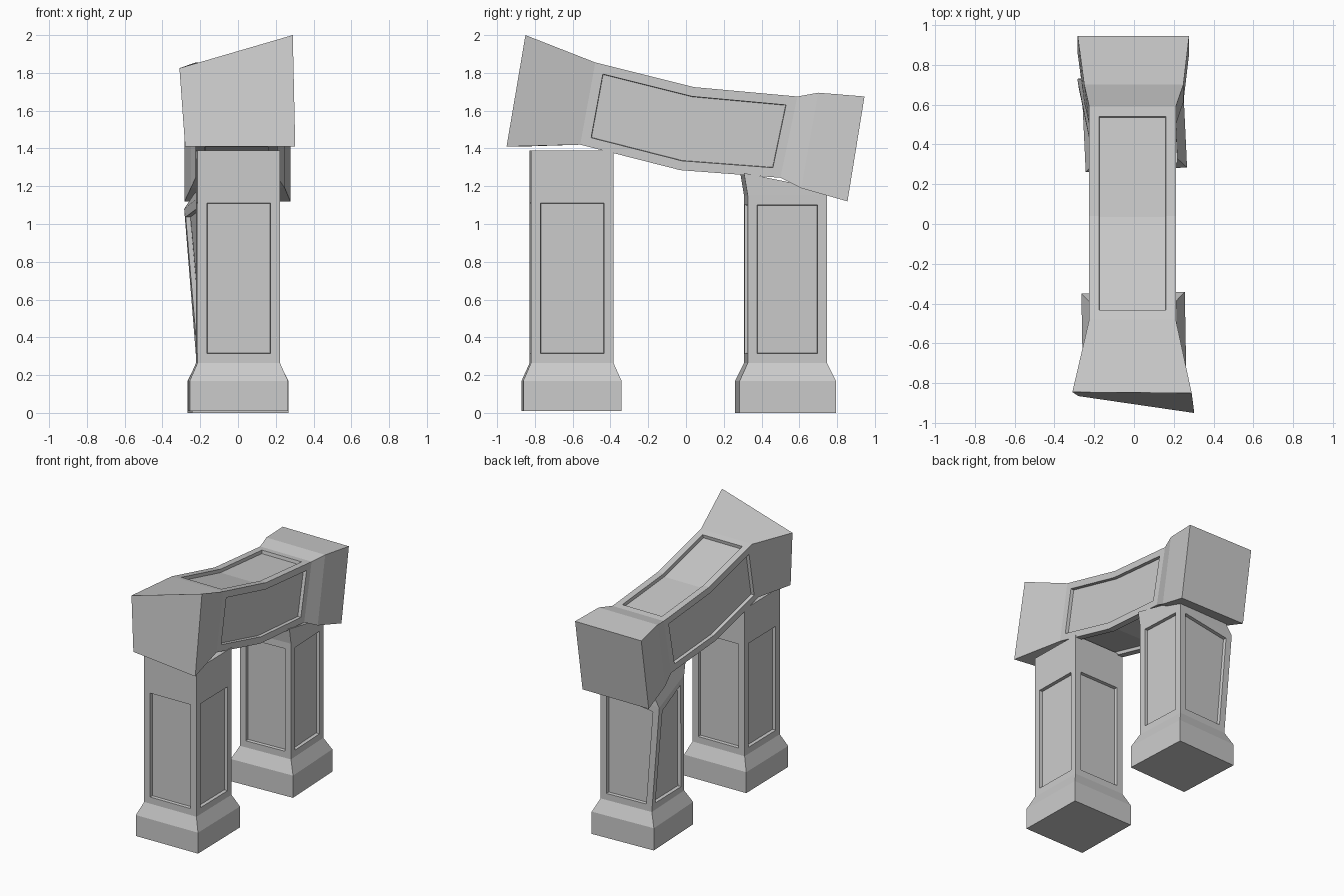
import bpy, bmesh, math
from mathutils import Matrix, Vector

cube = bpy.data.objects.get("Cube")
if cube:
    bpy.data.objects.remove(cube)

# Single plain stone colour
stone = bpy.data.materials.new("grey_stone")
stone.use_nodes = True
colour = (0.6, 0.6, 0.6, 1)
stone.diffuse_color = colour
bsdf = stone.node_tree.nodes["Principled BSDF"]
bsdf.inputs["Base Color"].default_value = colour
bsdf.inputs["Roughness"].default_value = 0.9


def loft(name, rings, panel_bands):
    """Join four-cornered rings into a closed block and sink a panel in each side."""
    bm = bmesh.new()
    loops = [[bm.verts.new(p) for p in ring] for ring in rings]
    sides = [[], [], [], []]
    for a, b in zip(loops, loops[1:]):
        for i in range(4):
            j = (i + 1) % 4
            sides[i].append(bm.faces.new((a[i], a[j], b[j], b[i])))
    bm.faces.new(loops[0])
    bm.faces.new(loops[-1])
    bmesh.ops.recalc_face_normals(bm, faces=bm.faces)
    for side in sides:
        region = [side[k] for k in panel_bands]
        # flat frame, then a steep step down to the panel
        for width, depth in ((0.05, 0), (0.002, -0.025)):
            bmesh.ops.inset_region(bm, faces=region, thickness=width, depth=depth,
                                   use_even_offset=True, use_boundary=True)
    mesh = bpy.data.meshes.new(name)
    bm.to_mesh(mesh)
    bm.free()
    mesh.materials.append(stone)
    obj = bpy.data.objects.new(name, mesh)
    bpy.context.collection.objects.link(obj)
    return obj


def square(half, y, z, turn):
    """Corners in order: left front, left back, right back, right front (by -x, +x)."""
    spin = Matrix.Rotation(math.radians(turn), 3, "Z")
    corners = ((-1, -1), (-1, 1), (1, 1), (1, -1))
    return [spin @ Vector((half * sx, half * sy, 0)) + Vector((0, y, z))
            for sx, sy in corners]


# Front pillar: plinth, flare, panelled shaft, plain head
front = [square(h, -0.606, z, 1) for h, z in
         ((0.26, 0.01), (0.26, 0.17), (0.218, 0.265), (0.218, 1.16), (0.218, 1.39))]
loft("front_pillar", front, [2])

# Back pillar: same build, with a bent corner and a sloping head under the beam
back = [square(h, 0.527, z, 2.7) for h, z in
        ((0.255, 0), (0.255, 0.17), (0.21, 0.265), (0.21, 1.15), (0.21, 1.27))]
back[3][1] = Vector((-0.285, 0.73, 1.08))
for corner in (1, 2):
    back[4][corner].z = 1.18
back[4][0].y -= 0.02
back[4][3].y -= 0.02
loft("back_pillar", back, [2])


# Sagging beam: sections run front to back, flaring at both ends
def section(left, right, top, bottom):
    (ty, tz), (by, bz) = top, bottom
    return [Vector((left, by, bz)), Vector((left, ty, tz)),
            Vector((right, ty, tz)), Vector((right, by, bz))]


beam = [
    section(-0.30, 0.29, (-0.85, 2.0), (-0.95, 1.41)),
    section(-0.225, 0.21, (-0.48, 1.855), (-0.56, 1.42)),
    section(-0.225, 0.21, (0.04, 1.725), (-0.03, 1.285)),
    section(-0.225, 0.21, (0.59, 1.675), (0.50, 1.245)),
    section(-0.25, 0.248, (0.70, 1.695), (0.61, 1.19)),
    section(-0.283, 0.277, (0.945, 1.675), (0.855, 1.12)),
]
# Skewed front end face
beam[0][0] = Vector((-0.28, -0.865, 1.41))
beam[0][1] = Vector((-0.31, -0.845, 1.825))
beam[0][3].x = 0.303
loft("beam", beam, [1, 2])
